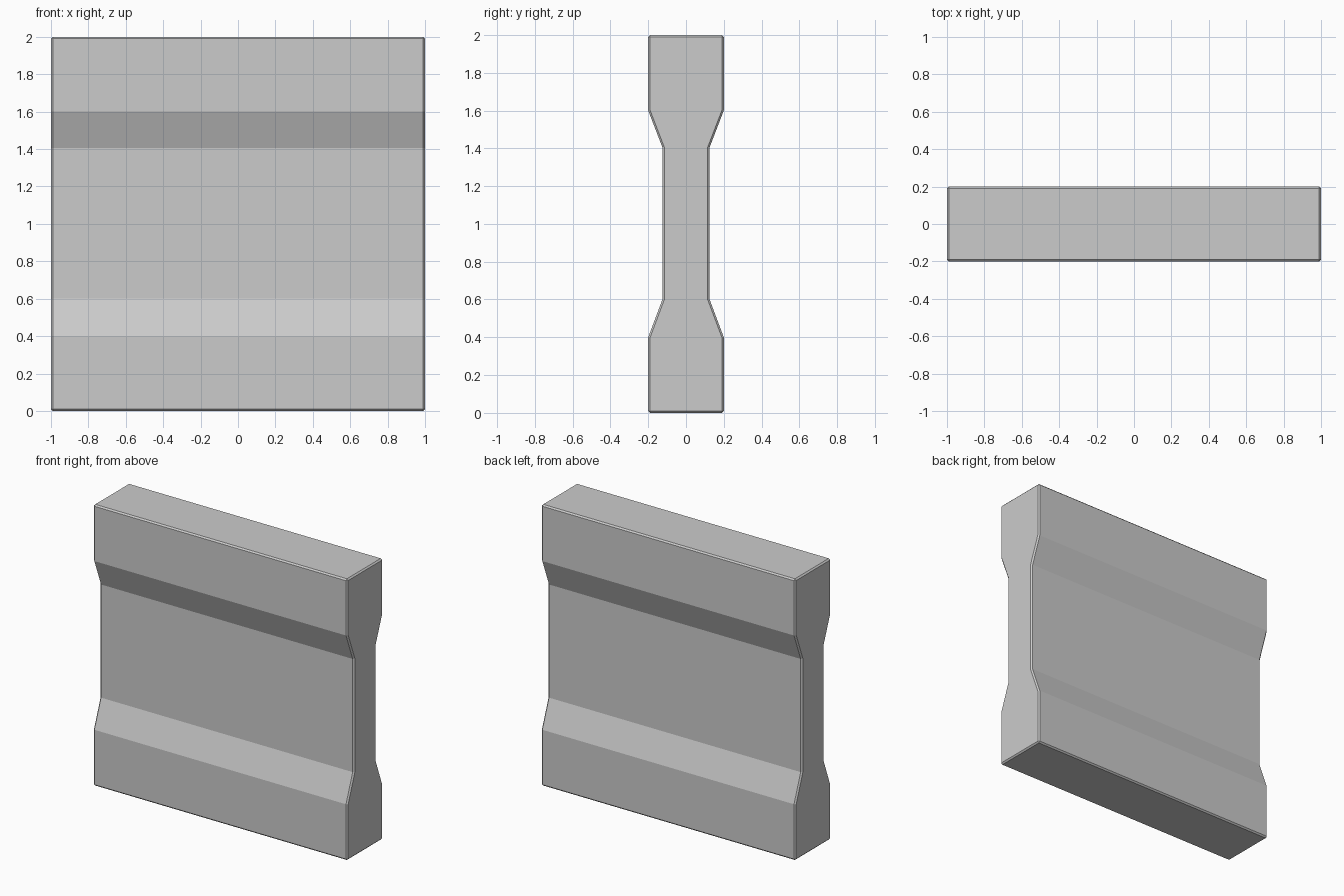
import bpy, bmesh, math

if "Cube" in bpy.data.objects:
    bpy.data.objects.remove(bpy.data.objects["Cube"])

# Side profile (y, z) of the front half, bottom to top
half = [(-0.2, 0.0), (-0.2, 0.4), (-0.125, 0.6),
        (-0.125, 1.405), (-0.2, 1.6), (-0.2, 2.0)]
profile = half + [(-y, z) for y, z in reversed(half)]

# Wall panel: profile extruded along x
bm = bmesh.new()
face = bm.faces.new([bm.verts.new((-1, y, z)) for y, z in profile])
ext = bmesh.ops.extrude_face_region(bm, geom=[face])
verts = [e for e in ext["geom"] if isinstance(e, bmesh.types.BMVert)]
bmesh.ops.translate(bm, verts=verts, vec=(2, 0, 0))
bmesh.ops.recalc_face_normals(bm, faces=bm.faces)

mesh = bpy.data.meshes.new("wall_panel")
bm.to_mesh(mesh)
bm.free()
panel = bpy.data.objects.new("wall_panel", mesh)
bpy.context.collection.objects.link(panel)

# Fine chamfer on the sharp outer edges only
bevel = panel.modifiers.new("edge_chamfer", "BEVEL")
bevel.width = 0.01
bevel.segments = 1
bevel.limit_method = "ANGLE"
bevel.angle_limit = math.radians(40)
